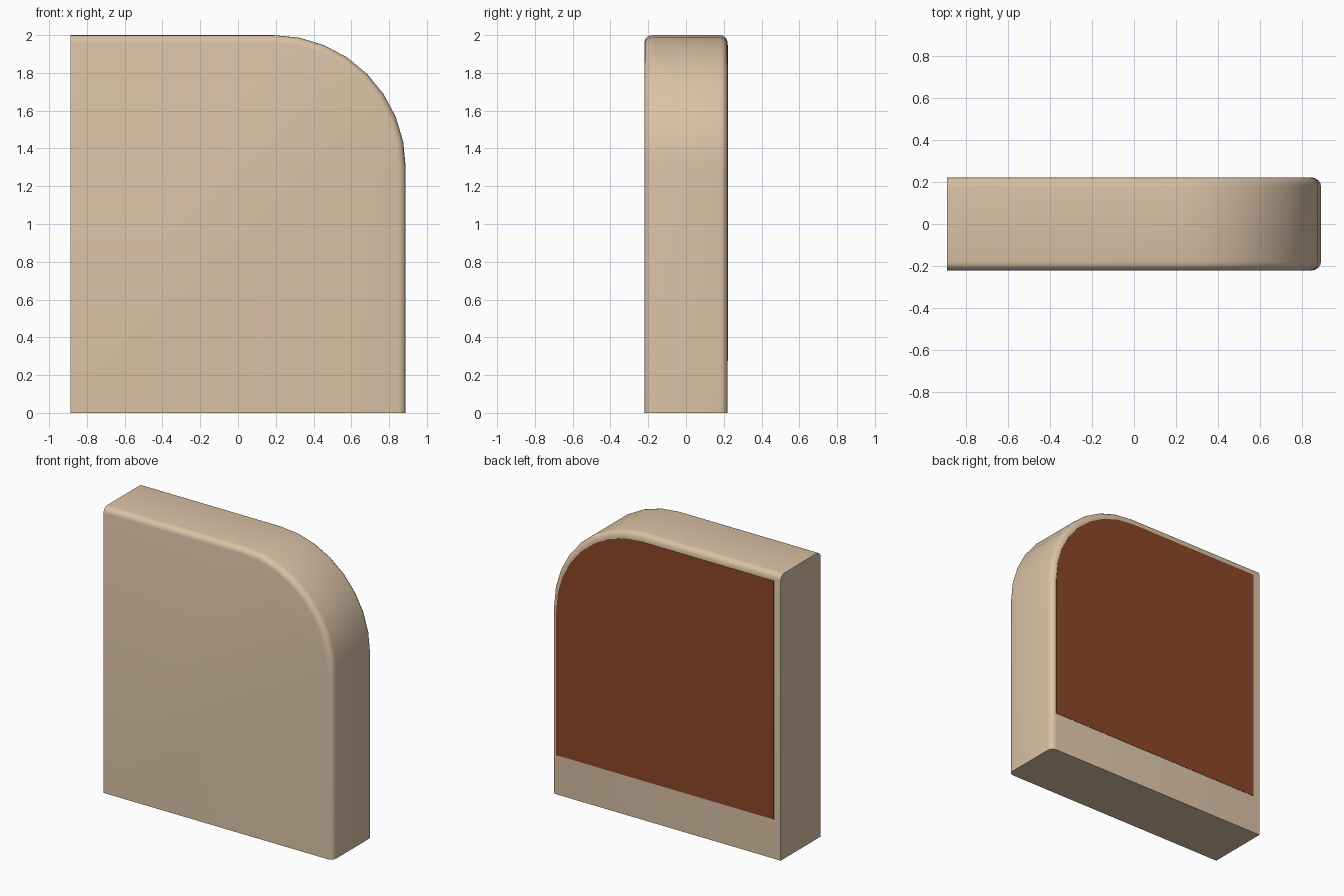
import bpy, bmesh, math

if "Cube" in bpy.data.objects:
    bpy.data.objects.remove(bpy.data.objects["Cube"])

HALF_W, HALF_D, HEIGHT = 0.888, 0.22, 2.0
CORNER, EDGE = 0.70, 0.04


def material(name, rgb):
    m = bpy.data.materials.new(name)
    m.diffuse_color = (*rgb, 1)
    m.use_nodes = True
    m.node_tree.nodes["Principled BSDF"].inputs["Base Color"].default_value = m.diffuse_color
    return m


def outline(x0, x1, z0, z1, r, steps=8):
    """Rectangle in x/z with a rounded upper right corner."""
    pts = [(x0, z1), (x0, z0), (x1, z0)]
    for i in range(steps + 1):
        a = math.pi / 2 * i / steps
        pts.append((x1 - r + r * math.cos(a), z1 - r + r * math.sin(a)))
    return pts


def loft(name, sections, mat):
    """Join outlines given as (y, points) and cap both ends."""
    bm = bmesh.new()
    rings = [[bm.verts.new((x, y, z)) for x, z in pts] for y, pts in sections]
    n = len(rings[0])
    for a, b in zip(rings, rings[1:]):
        for i in range(n):
            j = (i + 1) % n
            bm.faces.new((a[i], a[j], b[j], b[i]))
    bm.faces.new(rings[0])
    bm.faces.new(rings[-1])
    bmesh.ops.recalc_face_normals(bm, faces=bm.faces)
    me = bpy.data.meshes.new(name)
    bm.to_mesh(me)
    bm.free()
    ob = bpy.data.objects.new(name, me)
    bpy.context.collection.objects.link(ob)
    me.materials.append(mat)
    bpy.ops.object.select_all(action='DESELECT')
    ob.select_set(True)
    bpy.context.view_layer.objects.active = ob
    bpy.ops.object.shade_smooth_by_angle(angle=math.radians(35))
    return ob


tan = material("tan", (0.70, 0.54, 0.38))
brown = material("dark brown", (0.26, 0.062, 0.021))

# Body: front and back rims rounded along the top, corner and right side only
steps = 4
rim = [(EDGE * (1 - math.sin(math.pi / 2 * i / steps)),
        EDGE * (1 - math.cos(math.pi / 2 * i / steps))) for i in range(steps + 1)]
front = [(-HALF_D + back, inset) for inset, back in rim]
sections = front + [(-y, inset) for y, inset in reversed(front)]
loft("body", [(y, outline(-HALF_W, HALF_W - d, 0, HEIGHT - d, CORNER - d))
              for y, d in sections], tan)

# Thin panel on the back
panel = outline(-0.835, 0.85, 0.275, 1.947, 0.66)
loft("back_panel", [(HALF_D - 0.002, panel), (HALF_D + 0.002, panel)], brown)
